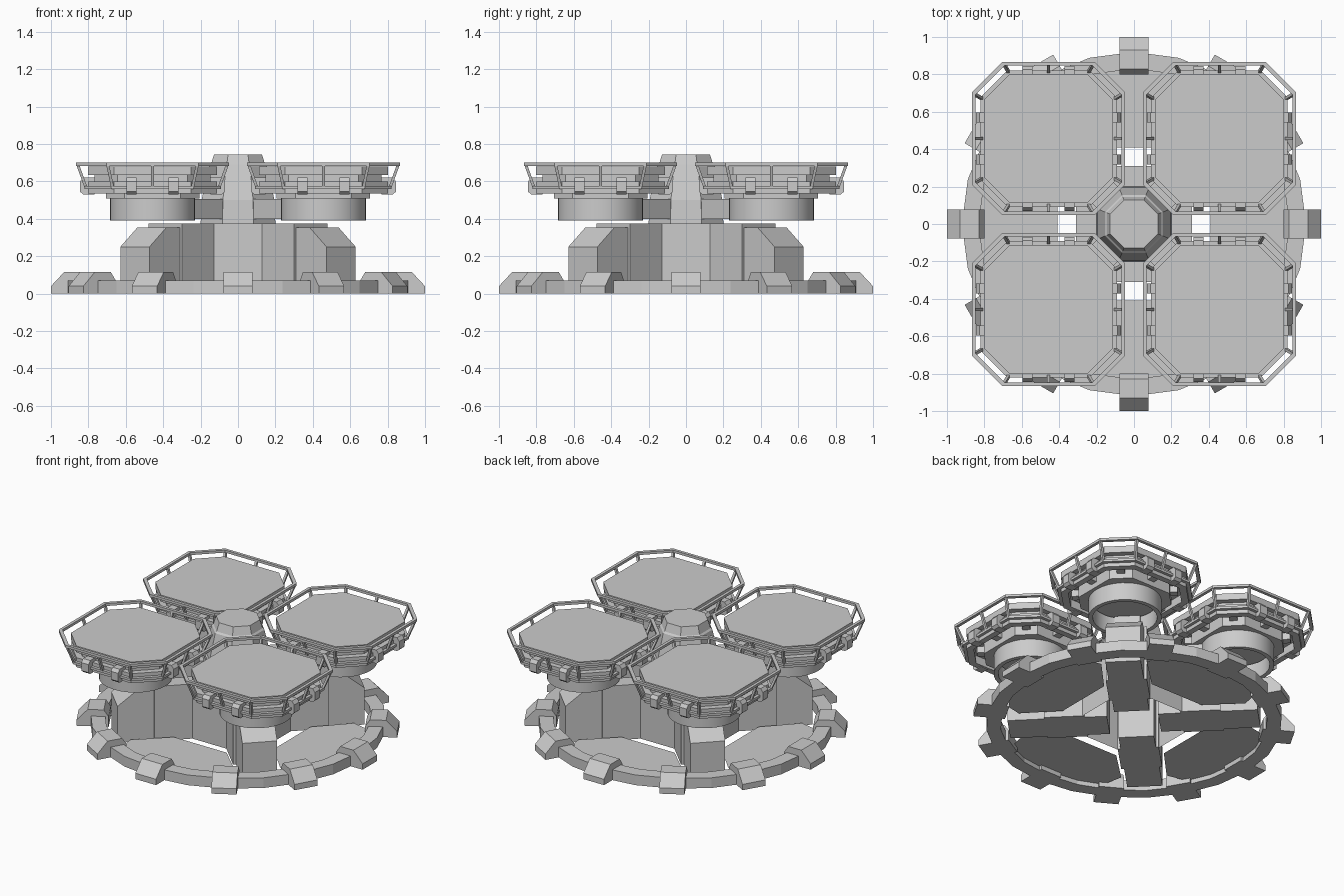
import bpy, bmesh
from math import sin, cos, pi, sqrt, radians
from mathutils import Vector, Matrix

if "Cube" in bpy.data.objects:
    bpy.data.objects.remove(bpy.data.objects["Cube"])


def loft(bm, loops, wrap=False, top=True, bottom=True):
    """Skin a list of equal-length point loops."""
    rows = [[bm.verts.new(p) for p in lp] for lp in loops]
    n = len(rows[0])
    pairs = list(zip(rows, rows[1:])) + ([(rows[-1], rows[0])] if wrap else [])
    faces = []
    for a, b in pairs:
        for i in range(n):
            j = (i + 1) % n
            faces.append(bm.faces.new((a[i], a[j], b[j], b[i])))
    if not wrap and bottom:
        faces.append(bm.faces.new(rows[0][::-1]))
    if not wrap and top:
        faces.append(bm.faces.new(rows[-1]))
    return faces


def block(bm, profile, width, angle, shift=0.0, c=(0, 0)):
    """Extrude a radius/height profile sideways and turn it around c."""
    m = Matrix.Translation((c[0], c[1], 0)) @ Matrix.Rotation(angle, 4, 'Z')
    loft(bm, [[m @ Vector((r, shift + s * width / 2, z)) for r, z in profile] for s in (-1, 1)])


def box(r0, r1, z0, z1):
    return [(r0, z0), (r1, z0), (r1, z1), (r0, z1)]


def ngon(n, r, z, phase=0.0, c=(0, 0)):
    return [Vector((c[0] + r * cos(phase + 2 * pi * i / n), c[1] + r * sin(phase + 2 * pi * i / n), z))
            for i in range(n)]


def oct_ap(ap, z):
    return ngon(8, ap / cos(pi / 8), z, pi / 8)


def pad_oct(h, z, c):
    """Square of half-size h with cut corners."""
    k = h * 0.6
    pts = [(h, -k), (h, k), (k, h), (-k, h), (-h, k), (-h, -k), (-k, -h), (k, -h)]
    return [Vector((c[0] + x, c[1] + y, z)) for x, y in pts]


def rail(bm, h, z, w, t, c):
    loft(bm, [pad_oct(h, z, c), pad_oct(h, z + t, c), pad_oct(h - w, z + t, c), pad_oct(h - w, z, c)], wrap=True)


def post(bm, a, b, w=0.008):
    sq = [Vector((x * w, y * w, 0)) for x, y in ((-1, -1), (1, -1), (1, 1), (-1, 1))]
    loft(bm, [[a + s for s in sq], [b + s for s in sq]])


def finish(name, bm, recalc=True, smooth=False):
    if recalc:
        bmesh.ops.recalc_face_normals(bm, faces=bm.faces)
    me = bpy.data.meshes.new(name)
    bm.to_mesh(me)
    bm.free()
    ob = bpy.data.objects.new(name, me)
    bpy.context.collection.objects.link(ob)
    if smooth:
        bpy.context.view_layer.objects.active = ob
        ob.select_set(True)
        bpy.ops.object.shade_smooth_by_angle(angle=radians(30))
        ob.select_set(False)


diagonals = [pi / 4 + i * pi / 2 for i in range(4)]

# ground ring
bm = bmesh.new()
loft(bm, [ngon(24, r, z) for r, z in ((0.92, 0), (0.92, 0.07), (0.83, 0.07), (0.83, 0))], wrap=True)
finish("base_ring", bm)

# twelve clamps round the ring
bm = bmesh.new()
clamp = [(0.80, 0), (1.0, 0), (1.0, 0.04), (0.93, 0.115), (0.83, 0.115), (0.80, 0.07)]
for i in range(12):
    block(bm, clamp, 0.157, i * pi / 6)
finish("ring_clamps", bm)

# thin floor plates between the arms
bm = bmesh.new()
half = [(0.41, 0.2), (0.6, 0.4), (0.74, 0.37), (0.84, 0.15)]
outline = [(r, -t) for r, t in half] + [(r, t) for r, t in half[::-1]]
for i in range(4):
    m = Matrix.Rotation(i * pi / 2, 4, 'Z')
    bm.faces.new([bm.verts.new(m @ Vector((x, y, 0.03))) for x, y in outline])
finish("floor_plates", bm, recalc=False)

# hollow hub, open underneath
bm = bmesh.new()
loft(bm, [oct_ap(0.31, 0), oct_ap(0.31, 0.375)], bottom=False)
finish("hub", bm, recalc=False)

# buttresses: wide inner block and sloped outer block
bm = bmesh.new()
for a in diagonals:
    block(bm, box(0.30, 0.55, 0, 0.375), 0.256, a)
    block(bm, [(0.16, 0), (0.78, 0), (0.78, 0.25), (0.65, 0.355), (0.16, 0.355)], 0.22, a)
finish("buttresses", bm)

# central column with bevelled cap
bm = bmesh.new()
loft(bm, [oct_ap(r, z) for r, z in ((0.2, 0.37), (0.195, 0.5), (0.155, 0.68), (0.145, 0.69), (0.128, 0.745))])
finish("column", bm)

# arms from column to pads
bm = bmesh.new()
for a in diagonals:
    block(bm, box(0.12, 0.47, 0.40, 0.505), 0.16, a)
finish("pad_arms", bm)

for n, (sx, sy) in enumerate([(1, 1), (-1, 1), (-1, -1), (1, -1)], 1):
    c = (0.457 * sx, 0.457 * sy)

    # round drum, hollow below
    bm = bmesh.new()
    loft(bm, [ngon(32, r, z, 0, c) for r, z in ((0.2, 0.50), (0.2, 0.39), (0.228, 0.39), (0.228, 0.515))],
         bottom=False)
    finish(f"drum_{n}", bm, smooth=True)

    # under-frame: collar, outer tray ring and spokes
    bm = bmesh.new()
    loft(bm, [pad_oct(0.25, 0.51, c), pad_oct(0.25, 0.64, c)])
    loft(bm, [pad_oct(h, z, c) for h, z in ((0.345, 0.535), (0.345, 0.6), (0.305, 0.6), (0.305, 0.535))], wrap=True)
    for i in range(8):
        block(bm, box(0.2, 0.33, 0.545, 0.6), 0.05, i * pi / 4, 0, c)
    finish(f"pad_frame_{n}", bm)

    # landing deck
    bm = bmesh.new()
    loft(bm, [pad_oct(0.345, 0.635, c), pad_oct(0.345, 0.68, c)])
    loft(bm, [pad_oct(0.31, 0.59, c), pad_oct(0.31, 0.64, c)])
    finish(f"deck_{n}", bm)

    # flared railing with posts at corners and side middles
    bm = bmesh.new()
    rail(bm, 0.41, 0.683, 0.02, 0.017, c)
    rail(bm, 0.365, 0.56, 0.02, 0.016, c)
    lo, hi = pad_oct(0.355, 0.565, c), pad_oct(0.40, 0.69, c)
    for i in range(8):
        post(bm, lo[i], hi[i])
        if i % 2 == 0:
            post(bm, (lo[i] + lo[i + 1]) / 2, (hi[i] + hi[i + 1]) / 2)
    finish(f"railing_{n}", bm)

    # clips holding the lower rail
    bm = bmesh.new()
    clip = [(0.31, 0.53), (0.37, 0.53), (0.387, 0.545), (0.387, 0.6), (0.37, 0.622), (0.31, 0.622)]
    for i in range(4):
        for s in (-0.112, 0.112):
            block(bm, clip, 0.055, i * pi / 2, s, c)
    finish(f"rail_clips_{n}", bm)
